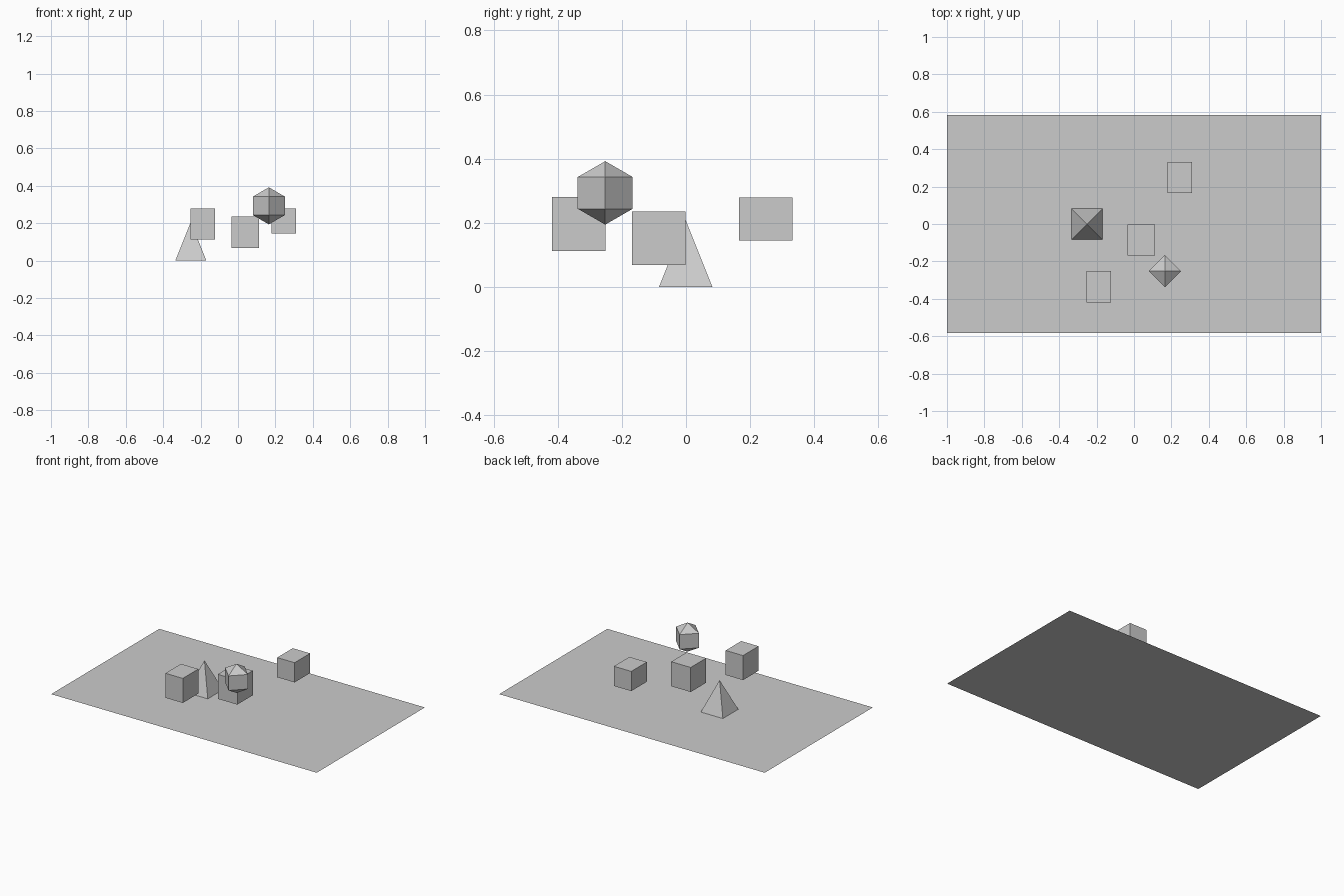
import bpy, math

if "Cube" in bpy.data.objects:
    bpy.data.objects.remove(bpy.data.objects["Cube"])


def box(name, centre, size):
    bpy.ops.mesh.primitive_cube_add(size=1, location=centre)
    ob = bpy.context.object
    ob.name = name
    ob.scale = size
    bpy.ops.object.transform_apply(location=False, rotation=False, scale=True)


def cone(name, centre, radius, height, turn=0):
    bpy.ops.mesh.primitive_cone_add(vertices=4, radius1=radius, radius2=0, depth=height,
                                    location=centre, rotation=(0, 0, turn))
    bpy.context.object.name = name
    return bpy.context.object


# Flat base sheet
bpy.ops.mesh.primitive_plane_add(size=1)
base = bpy.context.object
base.name = "base_sheet"
base.scale = (2, 1.163, 1)
bpy.ops.object.transform_apply(scale=True)

# Floating blocks
box("block_front", (-0.188, -0.335, 0.196), (0.131, 0.167, 0.167))
box("block_middle", (0.039, -0.085, 0.152), (0.147, 0.167, 0.167))
box("block_back", (0.245, 0.249, 0.212), (0.131, 0.167, 0.134))

# Square pyramid standing on the sheet
cone("pyramid", (-0.252, -0.001, 0.104), 0.083 * math.sqrt(2), 0.208, math.pi / 4)

# Octahedron: a four-sided sphere with one ring
bpy.ops.mesh.primitive_uv_sphere_add(segments=4, ring_count=2, radius=0.099,
                                     location=(0.165, -0.252, 0.293))
bpy.context.object.name = "floating_octahedron"
